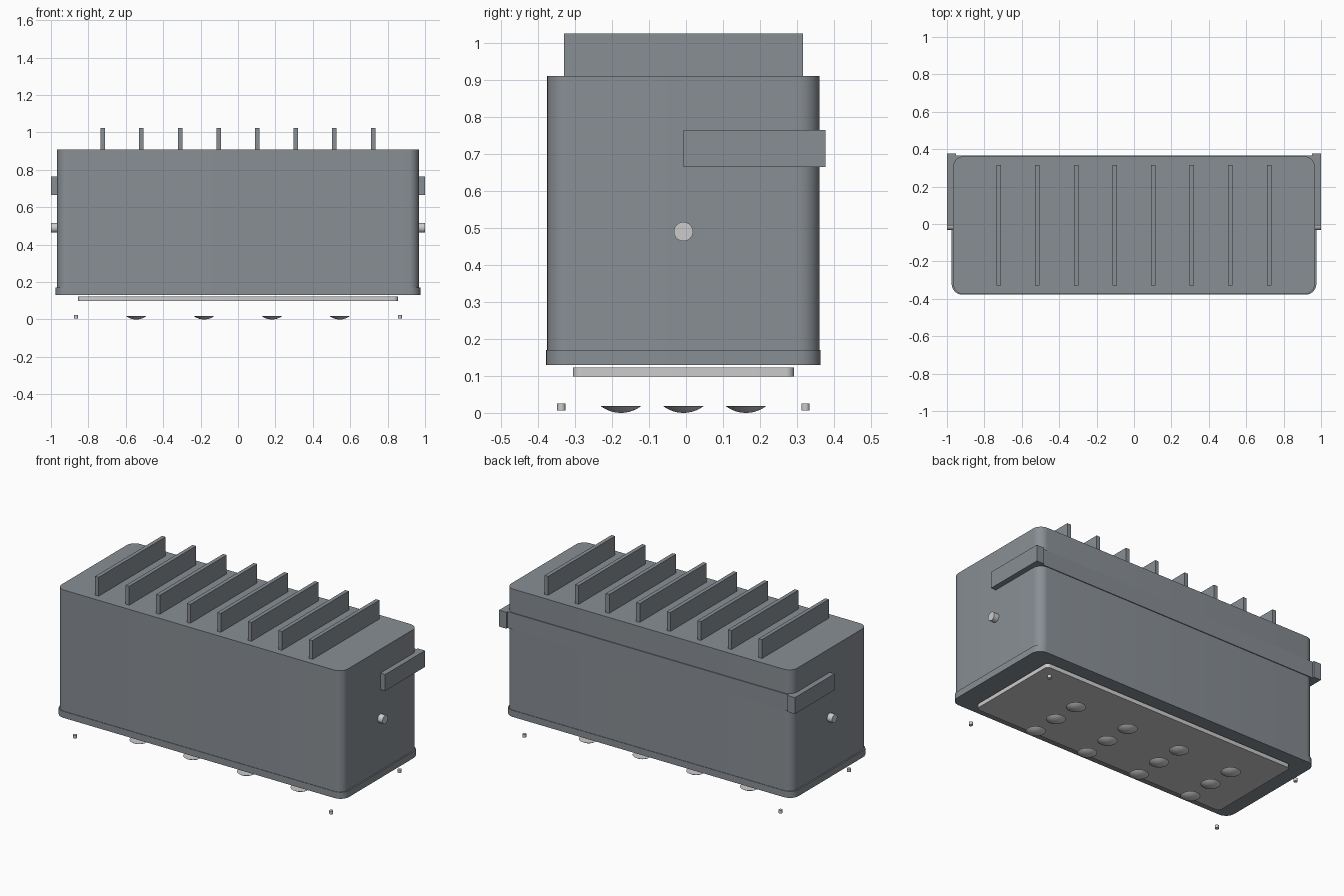
import bpy, bmesh, math
from mathutils import Matrix

if "Cube" in bpy.data.objects:
    bpy.data.objects.remove(bpy.data.objects["Cube"])

YC = -0.007  # body centre line in y


def material(name, rgb):
    m = bpy.data.materials.new(name)
    m.diffuse_color = (*rgb, 1)
    m.use_nodes = True
    m.node_tree.nodes["Principled BSDF"].inputs["Base Color"].default_value = m.diffuse_color
    return m


PAINT = material("dark_paint", (0.25, 0.275, 0.30))


def finish(name, bm, mat=None):
    bmesh.ops.recalc_face_normals(bm, faces=bm.faces)
    mesh = bpy.data.meshes.new(name)
    bm.to_mesh(mesh)
    bm.free()
    obj = bpy.data.objects.new(name, mesh)
    bpy.context.collection.objects.link(obj)
    if mat:
        mesh.materials.append(mat)
    bpy.context.view_layer.objects.active = obj
    obj.select_set(True)
    bpy.ops.object.shade_smooth_by_angle(angle=math.radians(30))
    obj.select_set(False)
    return obj


def box(name, x, y, z, mat=None, radius=0):
    """Box from (min, max) ranges, with optionally rounded upright edges."""
    bm = bmesh.new()
    bmesh.ops.create_cube(bm, size=1)
    for v in bm.verts:
        v.co = [r[0] if c < 0 else r[1] for c, r in zip(v.co, (x, y, z))]
    if radius:
        upright = [e for e in bm.edges
                   if abs(e.verts[0].co.z - e.verts[1].co.z) > 1e-4]
        bmesh.ops.bevel(bm, geom=upright, offset=radius, segments=8,
                        profile=0.5, affect='EDGES')
    return finish(name, bm, mat)


def cylinder(name, loc, r, depth, axis='Z'):
    bm = bmesh.new()
    turn = Matrix.Rotation(math.pi / 2, 4, 'Y') if axis == 'X' else Matrix()
    bmesh.ops.create_cone(bm, cap_ends=True, segments=32, radius1=r, radius2=r,
                          depth=depth, matrix=Matrix.Translation(loc) @ turn)
    return finish(name, bm)


def lens(name, x, y, r=0.054, top=0.018):
    """Shallow spherical cap bulging down to z = 0, with a flat top."""
    R = (r * r + top * top) / (2 * top)
    amax = math.asin(r / R)
    bm = bmesh.new()
    pts = [(R * math.sin(amax * i / 6), 0, R - R * math.cos(amax * i / 6))
           for i in range(7)] + [(0, 0, top)]
    verts = [bm.verts.new(p) for p in pts]
    edges = [bm.edges.new(p) for p in zip(verts, verts[1:])]
    bmesh.ops.spin(bm, geom=verts + edges, cent=(0, 0, 0), axis=(0, 0, 1),
                   angle=math.tau, steps=32)
    bmesh.ops.remove_doubles(bm, verts=bm.verts, dist=1e-5)
    bmesh.ops.translate(bm, verts=bm.verts, vec=(x, y, 0))
    return finish(name, bm)


# Housing and its lower rim
box("housing", (-0.967, 0.967), (YC - 0.368, YC + 0.368), (0.15, 0.91), PAINT, 0.055)
box("lower_rim", (-0.975, 0.975), (YC - 0.371, YC + 0.371), (0.13, 0.17), PAINT, 0.058)

# Cooling fins
for i in range(8):
    x = -0.7225 + i * 0.2064
    box(f"cooling_fin_{i + 1}", (x - 0.012, x + 0.012), (-0.33, 0.316), (0.90, 1.025), PAINT)

# Mounting bracket: back bar, two side arms and pivot bolts
box("bracket_back_bar", (-0.96, 0.96), (0.33, 0.366), (0.665, 0.765), PAINT)
for side, s in (("left", -1), ("right", 1)):
    box(f"bracket_arm_{side}", sorted((s * 0.951, s)), (-0.007, 0.377), (0.665, 0.765), PAINT)
    cylinder(f"pivot_bolt_{side}", (s * 0.975, YC, 0.49), 0.026, 0.05, 'X')

# Front glass under the housing
box("glass_plate", (-0.855, 0.855), (YC - 0.299, YC + 0.299), (0.098, 0.123), None, 0.022)

# Grid of light lenses
for i in range(4):
    for j in range(3):
        lens(f"lens_{i + 1}_{j + 1}", (i - 1.5) * 0.363, YC + (j - 1) * 0.169)

# Corner screws
for sx in (-1, 1):
    for sy in (-1, 1):
        cylinder(f"corner_screw_{'left' if sx < 0 else 'right'}_{'front' if sy < 0 else 'back'}",
                 (sx * 0.866, YC + sy * 0.33, 0.0155), 0.011, 0.019)
